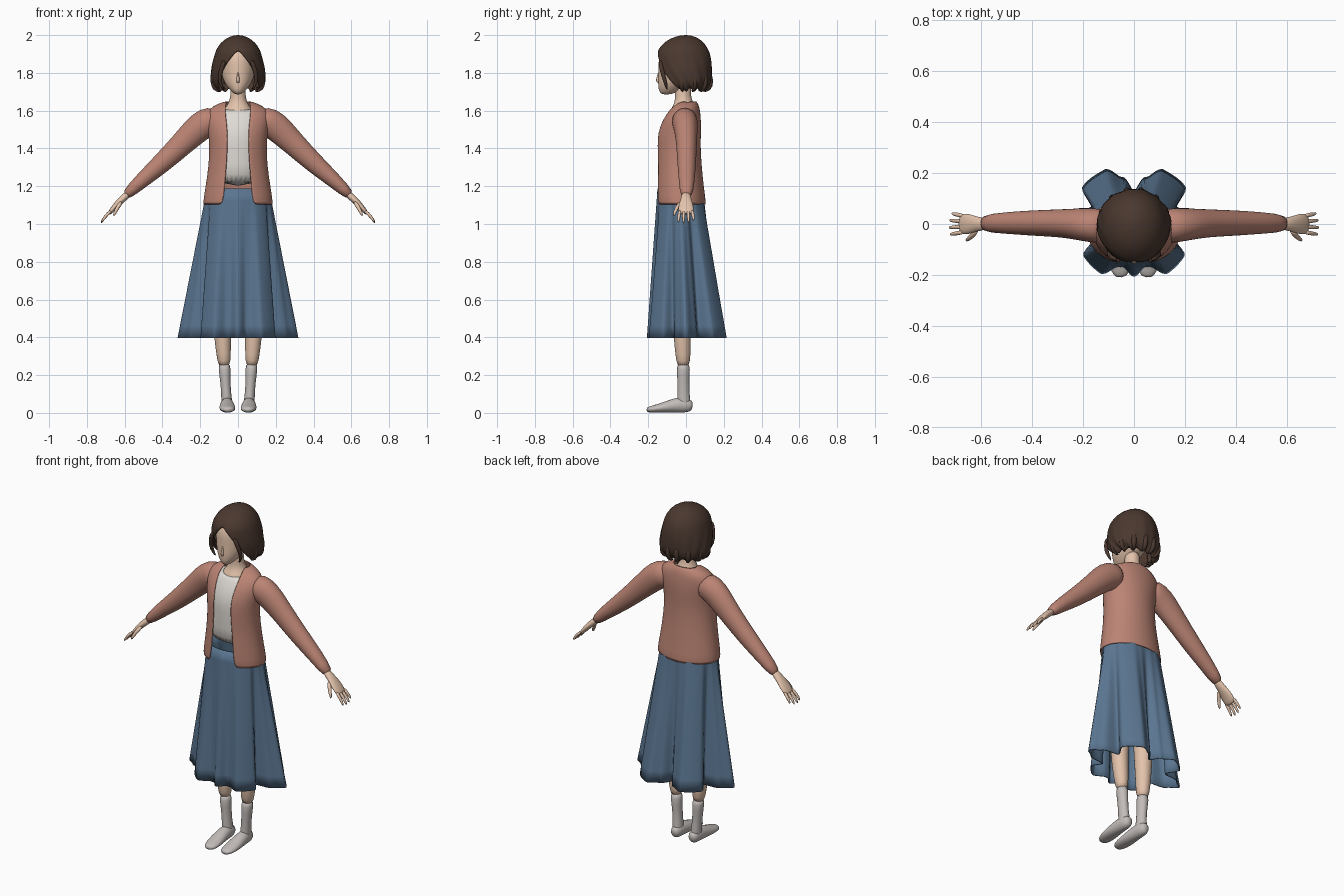
import bpy, bmesh, math
from mathutils import Vector

if "Cube" in bpy.data.objects:
    bpy.data.objects.remove(bpy.data.objects["Cube"])


def material(name, hexcode):
    rgb = [int(hexcode[i:i + 2], 16) / 255 for i in (0, 2, 4)]
    colour = [((c + 0.055) / 1.055) ** 2.4 for c in rgb] + [1]
    m = bpy.data.materials.new(name)
    m.diffuse_color = colour
    m.use_nodes = True
    m.node_tree.nodes["Principled BSDF"].inputs["Base Color"].default_value = colour
    return m


SKIN = material("skin", "e3c3ab")
HAIR = material("dark brown hair", "4a382f")
KNIT = material("dusty rose knit", "bb8474")
DENIM = material("slate blue cloth", "5a7590")
WHITE = material("off white cotton", "dfdad4")
SOCK = material("grey sock", "c2bcb9")


def loft(name, rings, mat, cyclic=True, cap=True, mirror=False, sub=1, thick=0):
    """Bridge a list of point rings into one smooth surface."""
    bm = bmesh.new()
    rows = [[bm.verts.new(p) for p in ring] for ring in rings]
    n = len(rows[0])
    for a, b in zip(rows, rows[1:]):
        for i in range(n if cyclic else n - 1):
            j = (i + 1) % n
            bm.faces.new((a[i], a[j], b[j], b[i]))
    if cap:
        bm.faces.new(rows[0])
        bm.faces.new(rows[-1])
    bmesh.ops.remove_doubles(bm, verts=bm.verts, dist=0.0002)
    bmesh.ops.recalc_face_normals(bm, faces=bm.faces)
    for f in bm.faces:
        f.smooth = True
    me = bpy.data.meshes.new(name)
    bm.to_mesh(me)
    bm.free()
    me.materials.append(mat)
    ob = bpy.data.objects.new(name, me)
    bpy.context.collection.objects.link(ob)
    if mirror:
        ob.modifiers.new("Mirror", "MIRROR").use_mirror_merge = False
    if thick:
        ob.modifiers.new("Solidify", "SOLIDIFY").thickness = thick
    if sub:
        s = ob.modifiers.new("Subdivision", "SUBSURF")
        s.levels = s.render_levels = sub
        s.boundary_smooth = "PRESERVE_CORNERS"
    return ob


def oval(z, rx, front, back, gap=0, n=32):
    """Horizontal oval starting at the front, with an optional front gap in radians."""
    cy, ry = (front + back) / 2, (back - front) / 2
    count = n + 1 if gap is not None and gap >= 0 else n
    g = max(gap, 0)
    out = []
    for i in range(count):
        a = g + (math.tau - 2 * g) * i / n
        out.append(Vector((rx * math.sin(a), cy - ry * math.cos(a), z)))
    return out


def tube(name, path, mat, ref=(0, 1, 0), n=12, mirror=True, sub=1):
    """Sweep an oval along (x, y, z, radius along ref, other radius)."""
    pts = [Vector(p[:3]) for p in path]
    rings = []
    for i, p in enumerate(path):
        t = (pts[min(i + 1, len(pts) - 1)] - pts[max(i - 1, 0)]).normalized()
        u = Vector(ref)
        u = (u - t * u.dot(t)).normalized()
        v = t.cross(u)
        rings.append([pts[i] + u * p[3] * math.cos(a) + v * p[4] * math.sin(a)
                      for a in (math.tau * k / n for k in range(n))])
    return loft(name, rings, mat, mirror=mirror, sub=sub)


# Torso sections: height, half width, front, back, half opening of the cardigan
TORSO = [(1.10, .188, -.165, .108, .08), (1.20, .172, -.162, .094, .07),
         (1.32, .154, -.158, .082, .06), (1.42, .152, -.162, .077, .055),
         (1.48, .158, -.158, .08, .055), (1.54, .168, -.138, .08, .06),
         (1.59, .168, -.108, .076, .066), (1.625, .135, -.08, .07, .066),
         (1.652, .068, -.05, .055, .06)]
loft("cardigan_body", [oval(z, rx, f, b, math.asin(o / rx)) for z, rx, f, b, o in TORSO],
     KNIT, cyclic=False, cap=False, thick=.008)
loft("shirt", [oval(z, rx - .014, f + .011, b - .012, -1) for z, rx, f, b, o in TORSO[1:7]]
     + [oval(1.61, .085, -.085, .05, -1)], WHITE)

# Sleeves
tube("sleeves", [(.10, -.01, 1.555, .07, .07), (.17, -.005, 1.54, .068, .08),
                 (.225, 0, 1.495, .062, .075), (.29, .003, 1.43, .055, .064),
                 (.41, .004, 1.315, .05, .053), (.51, .004, 1.23, .042, .04),
                 (.605, .002, 1.14, .034, .028)], KNIT, n=20)

# Hands
tube("palms", [(.57, 0, 1.17, .024, .02), (.615, 0, 1.13, .028, .02),
               (.645, 0, 1.10, .042, .016), (.672, 0, 1.068, .042, .013),
               (.685, 0, 1.052, .034, .009)], SKIN)
for label, y, reach in (("index", -.032, .93), ("middle", -.011, 1),
                        ("ring", .011, .96), ("little", .032, .8)):
    tube(label + "_fingers", [(.668, y, 1.073, .010, .010),
                              (.668 + .035 * reach, y * 1.15, 1.073 - .03 * reach, .009, .009),
                              (.668 + .060 * reach, y * 1.3, 1.073 - .072 * reach, .006, .006)],
         SKIN, n=8)
tube("thumbs", [(.615, -.022, 1.12, .012, .013), (.64, -.052, 1.085, .011, .011),
                (.66, -.066, 1.04, .007, .007)], SKIN, n=8)

# Skirt: hem radius by angle, from the right side round to the back and the front
BACK = [(0, .32), (10, .27), (22, .18), (36, .25), (62, .243), (76, .19), (90, .13)]
FRONT = [(0, .32), (10, .27), (22, .18), (32, .235), (56, .235), (70, .18), (76, .175), (90, .207)]


def hem_radius(x, y):
    angle = math.degrees(math.atan2(abs(y), abs(x)))
    table = BACK if y > 0 else FRONT
    for (a, r), (b, s) in zip(table, table[1:]):
        if angle <= b:
            t = (angle - a) / (b - a)
            return r + (s - r) * t * t * (3 - 2 * t)
    return table[-1][1]


skirt = []
for k in range(13):
    t = k / 12
    ring = []
    for i in range(144):
        a = math.tau * i / 144
        c, s = math.cos(a), math.sin(a)
        top = Vector((.164 * c, -.03 + .121 * s, 1.188))
        r = hem_radius(c, s)
        ring.append(top.lerp(Vector((r * c, r * s, .397)), t))
    skirt.append(ring)
loft("skirt", skirt, DENIM, cap=False, sub=0, thick=.006)

# Legs, socks and feet
tube("legs", [(.085, -.02, 1.0, .08, .078), (.085, -.02, .7, .064, .064),
              (.083, -.022, .5, .05, .05), (.082, -.02, .4, .046, .045),
              (.076, -.016, .31, .041, .039), (.072, -.014, .24, .034, .032)], SKIN, n=16)
tube("socks", [(.073, -.014, .268, .039, .037), (.069, -.014, .2, .033, .029),
               (.064, -.014, .12, .031, .026), (.06, -.012, .07, .036, .029),
               (.058, -.01, .03, .036, .031)], SOCK, n=16)
tube("feet", [(.058, .036, .034, .016, .02), (.058, .018, .038, .031, .036),
              (.058, -.03, .044, .035, .043), (.058, -.08, .036, .04, .035),
              (.056, -.14, .025, .044, .024), (.053, -.185, .019, .038, .018),
              (.05, -.21, .016, .02, .012)], SOCK, ref=(1, 0, 0), n=16)

# Neck and head
loft("neck", [oval(z, rx, f, b, -1, 20) for z, rx, f, b in (
    (1.57, .085, -.10, .05), (1.605, .078, -.083, .05), (1.63, .056, -.066, .045),
    (1.66, .043, -.058, .03), (1.70, .04, -.06, .025), (1.75, .04, -.06, .03))], SKIN)
loft("head", [oval(z, rx, f, b, -1, 24) for z, rx, f, b in (
    (1.685, .014, -.125, -.085), (1.70, .034, -.143, -.04), (1.73, .062, -.148, .01),
    (1.77, .083, -.149, .06), (1.82, .094, -.146, .09), (1.87, .098, -.148, .1),
    (1.92, .09, -.13, .09), (1.96, .06, -.09, .06))], SKIN)
loft("nose", [oval(z, rx, f, -.13, -1, 10) for z, rx, f in (
    (1.745, .006, -.146), (1.755, .011, -.163), (1.78, .007, -.155), (1.81, .004, -.147))], SKIN)

# Bob haircut: a shell with a front gap, rippled into strands toward its ends
hair = []
for z, rx, f, b, gap in ((1.705, .105, -.085, .09, 72), (1.72, .132, -.11, .118, 62),
                         (1.75, .147, -.125, .136, 49), (1.80, .145, -.148, .138, 38),
                         (1.85, .137, -.158, .138, 28), (1.90, .124, -.157, .128, 11),
                         (1.925, .115, -.148, .118, 0), (1.96, .092, -.118, .096, 0),
                         (1.985, .06, -.078, .064, 0), (1.998, .025, -.033, .03, 0),
                         (2.0, 0, -.002, -.002, 0)):
    low = max(0, (1.93 - z) / .23)
    ring = oval(z, rx, f, b, math.radians(gap), 64)
    for i, p in enumerate(ring):
        wave = math.sin(i * 1.15) + .6 * math.sin(i * .47 + 1)
        p.x *= 1 + .02 * low * wave
        p.y *= 1 + .02 * low * wave
        if z < 1.74:
            p.z += .009 * math.sin(i * .85)
    hair.append(ring)
loft("hair", hair, HAIR, cyclic=False, cap=False, thick=.014)

# Loose locks framing the face and curling in at the nape
tube("cheek_locks", [(.07, -.138, 1.87, .012, .014), (.093, -.128, 1.81, .012, .013),
                     (.1, -.108, 1.75, .012, .012), (.075, -.1, 1.708, .004, .004)], HAIR, n=8)
for k, deg in enumerate((80, 110, 140, 168)):
    a = math.radians(deg)
    s, c = math.sin(a), -math.cos(a)
    tube("nape_locks_%d" % (k + 1),
         [(r * s, r * c, z, w, w) for r, z, w in ((.125, 1.80, .014), (.137, 1.75, .016),
                                                  (.125, 1.712, .013), (.095, 1.70, .004))],
         HAIR, n=8)
